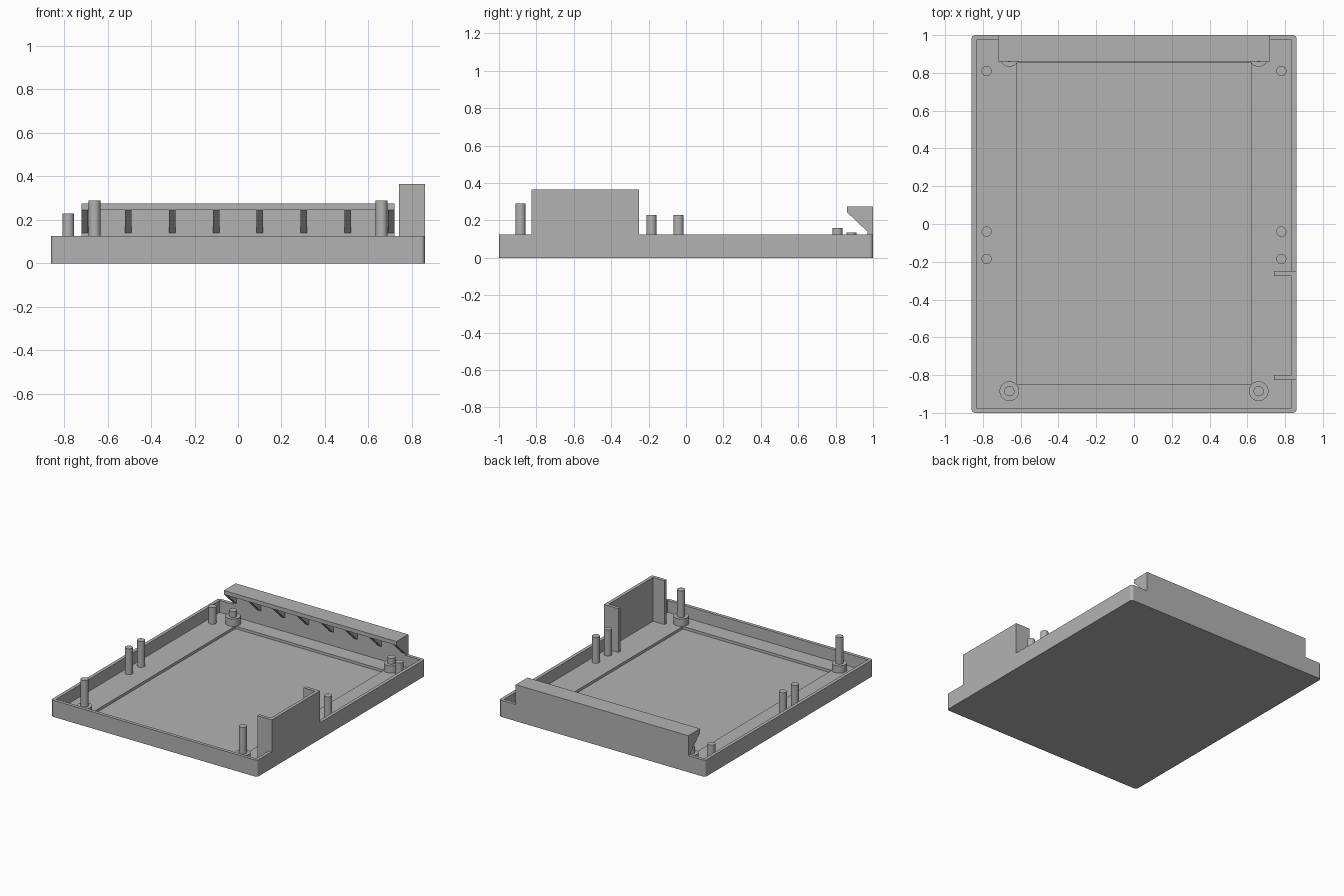
import bpy
import bmesh
from mathutils import Vector

cube = bpy.data.objects.get("Cube")
if cube:
    bpy.data.objects.remove(cube, do_unlink=True)

# One plain grey material
grey = bpy.data.materials.new("plain grey")
grey.use_nodes = True
COLOUR = (0.45, 0.45, 0.45, 1)
grey.diffuse_color = COLOUR
grey.node_tree.nodes["Principled BSDF"].inputs["Base Color"].default_value = COLOUR

RIM, FLOOR, RECESS = 0.125, 0.035, 0.015
WALL = 0.025
HALF_X, HALF_Y = 0.86, 1.0


def finish(name, bm):
    bmesh.ops.recalc_face_normals(bm, faces=bm.faces)
    mesh = bpy.data.meshes.new(name)
    bm.to_mesh(mesh)
    bm.free()
    mesh.materials.append(grey)
    obj = bpy.data.objects.new(name, mesh)
    bpy.context.collection.objects.link(obj)
    return obj


def box(name, low, high, corner=0):
    low, high = Vector(low), Vector(high)
    bm = bmesh.new()
    bmesh.ops.create_cube(bm, size=1)
    bmesh.ops.scale(bm, vec=high - low, verts=bm.verts)
    bmesh.ops.translate(bm, vec=(low + high) / 2, verts=bm.verts)
    if corner:
        upright = [e for e in bm.edges
                   if abs(e.verts[0].co.z - e.verts[1].co.z) > 0.01]
        bmesh.ops.bevel(bm, geom=upright, offset=corner, segments=5,
                        profile=0.5, affect='EDGES')
    return finish(name, bm)


def prism(name, profile, x0, x1):
    """Extrude a (y, z) profile from x0 to x1."""
    bm = bmesh.new()
    face = bm.faces.new([bm.verts.new((x0, y, z)) for y, z in profile])
    ext = bmesh.ops.extrude_face_region(bm, geom=[face])["geom"]
    bmesh.ops.translate(bm, vec=(x1 - x0, 0, 0),
                        verts=[v for v in ext if isinstance(v, bmesh.types.BMVert)])
    return finish(name, bm)


def post(name, x, y, z0, z1, radius):
    bm = bmesh.new()
    bmesh.ops.create_cone(bm, cap_ends=True, segments=32, radius1=radius,
                          radius2=radius, depth=z1 - z0)
    bmesh.ops.translate(bm, vec=(x, y, (z0 + z1) / 2), verts=bm.verts)
    for face in bm.faces:
        face.smooth = abs(face.normal.z) < 0.5
    for edge in bm.edges:
        edge.smooth = all(f.smooth for f in edge.link_faces)
    return finish(name, bm)


def cut(target, cutter):
    mod = target.modifiers.new("cut", 'BOOLEAN')
    mod.operation = 'DIFFERENCE'
    mod.solver = 'EXACT'
    mod.object = cutter
    cutter.hide_render = True
    bpy.context.view_layer.objects.active = target
    bpy.ops.object.modifier_apply(modifier=mod.name)
    bpy.data.objects.remove(cutter, do_unlink=True)


# Tray with hollow inside and a shallow recess in the floor
tray = box("tray", (-HALF_X, -HALF_Y, 0), (HALF_X, HALF_Y, RIM), corner=0.02)
ix, iy = HALF_X - WALL, HALF_Y - WALL
cut(tray, box("hollow_cutter", (-ix, -iy, FLOOR), (ix, iy, 0.3)))
cut(tray, box("recess_cutter", (-0.62, -0.848, RECESS), (0.62, 0.855, 0.3)))

# Raised guard on the left wall, with two inward flanges
GUARD_TOP = 0.365
box("guard_panel", (ix, -0.825, RIM), (HALF_X, -0.25, GUARD_TOP))
for name, y in (("front", -0.825), ("back", -0.275)):
    box("guard_flange_" + name, (0.74, y, FLOOR), (ix, y + WALL, GUARD_TOP))

# Back wall with an overhanging lip
prism("back_lip_wall",
      [(1, RIM), (1, 0.275), (0.86, 0.275), (0.86, 0.245), (0.97, 0.245), (0.97, RIM)],
      -0.72, 0.72)

# Triangular gussets under the lip
for i in range(8):
    x = -0.705 + i * 1.41 / 7
    prism("lip_gusset_%d" % (i + 1),
          [(0.86, 0.245), (0.97, 0.245), (0.97, 0.14)], x - 0.015, x + 0.015)

# Pins and bosses, mirrored on both sides
for side, s in (("left", 1), ("right", -1)):
    for name, y, top in (("front", -0.885, 0.29), ("back", 0.885, 0.135)):
        post("%s_boss_%s" % (name, side), s * 0.66, y, RECESS, 0.09, 0.052)
        post("%s_boss_pin_%s" % (name, side), s * 0.66, y, 0.09, top, 0.027)
    for name, y, top in (("middle_front", -0.185, 0.23), ("middle_back", -0.04, 0.23),
                         ("rear", 0.81, 0.16)):
        post("%s_pin_%s" % (name, side), s * 0.78, y, FLOOR, top, 0.027)
